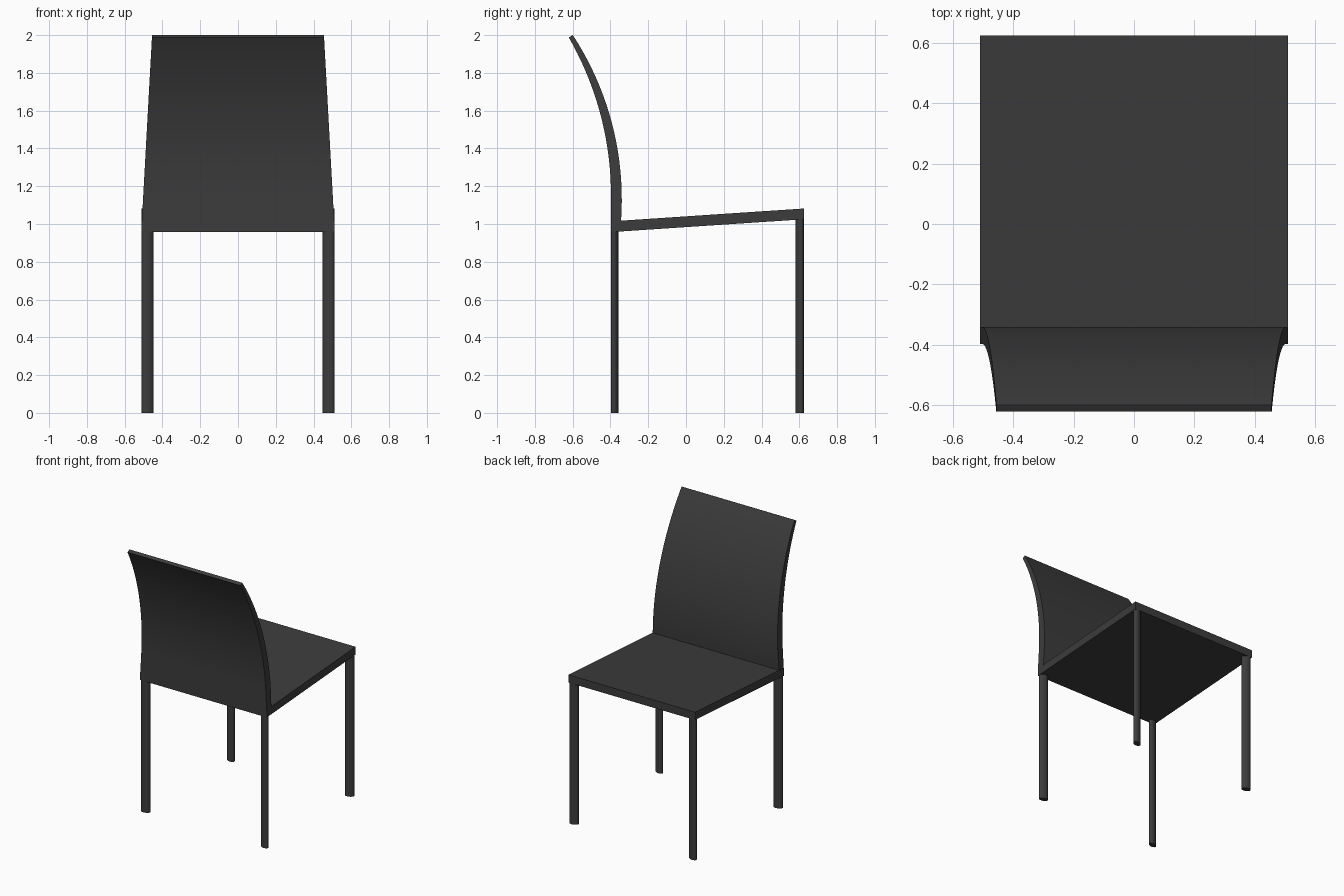
import bpy
import bmesh
from math import sin, cos, sqrt, pi, radians

cube = bpy.data.objects.get("Cube")
if cube:
    bpy.data.objects.remove(cube, do_unlink=True)

charcoal = bpy.data.materials.new("charcoal")
charcoal.use_nodes = True
colour = (0.045, 0.045, 0.045, 1)
charcoal.diffuse_color = colour
charcoal.node_tree.nodes["Principled BSDF"].inputs["Base Color"].default_value = colour


def loft(name, rings, smooth=False):
    """Skin a list of equal closed rings and cap both ends."""
    bm = bmesh.new()
    loops = [[bm.verts.new(p) for p in ring] for ring in rings]
    n = len(loops[0])
    for a, b in zip(loops, loops[1:]):
        for i in range(n):
            j = (i + 1) % n
            bm.faces.new((a[i], a[j], b[j], b[i]))
    bm.faces.new(loops[0])
    bm.faces.new(loops[-1])
    bmesh.ops.recalc_face_normals(bm, faces=bm.faces)
    mesh = bpy.data.meshes.new(name)
    bm.to_mesh(mesh)
    bm.free()
    mesh.materials.append(charcoal)
    obj = bpy.data.objects.new(name, mesh)
    bpy.context.collection.objects.link(obj)
    if smooth:
        bpy.ops.object.select_all(action='DESELECT')
        obj.select_set(True)
        bpy.context.view_layer.objects.active = obj
        bpy.ops.object.shade_smooth_by_angle(angle=radians(35))
    return obj


HALF = 0.51
REAR, FRONT = -0.397, 0.624


def seat_bottom(y):
    return 0.957 + 0.068 * (y - REAR)


# Seat: thin slab rising towards the front
loft("seat", [[(x, REAR, 0.957), (x, FRONT, 1.025), (x, FRONT, 1.082), (x, REAR, 1.014)]
              for x in (-HALF, HALF)])


# Backrest: curved panel, thinner and narrower towards the top
def arc(z, y0, z0, radius):
    return y0 - radius + sqrt(radius ** 2 - (z - z0) ** 2)


def half_width(z):
    return HALF - 0.055 * max(0, z - 1.0)


rings = []
steps = 24
for i in range(steps + 1):
    t = i / steps
    zi = 0.985 + 1.015 * t
    zo = 0.985 + 1.003 * t
    yi = arc(zi, -0.34, 1.13, 1.59)
    yo = arc(max(zo, 1.15), REAR, 1.15, 1.68)
    wi, wo = half_width(zi), half_width(zo)
    rings.append([(-wi, yi, zi), (wi, yi, zi), (wo, yo, zo), (-wo, yo, zo)])
loft("backrest", rings, smooth=True)

# Legs: slim oval posts flush with the seat corners, mirrored left and right
for end, sy, depth in (("front", 1, 0.0225), ("rear", -1, 0.02)):
    y0 = FRONT - depth if sy > 0 else REAR + depth
    for side, sx in (("left", 1), ("right", -1)):
        oval = [(sx * (HALF - 0.0315 + 0.0315 * cos(a)),
                 y0 + sy * depth * sin(a + 0.25))
                for a in (2 * pi * k / 24 for k in range(24))]
        loft(f"{end}_{side}_leg",
             [[(x, y, 0) for x, y in oval],
              [(x, y, seat_bottom(y) + 0.01) for x, y in oval]], smooth=True)
